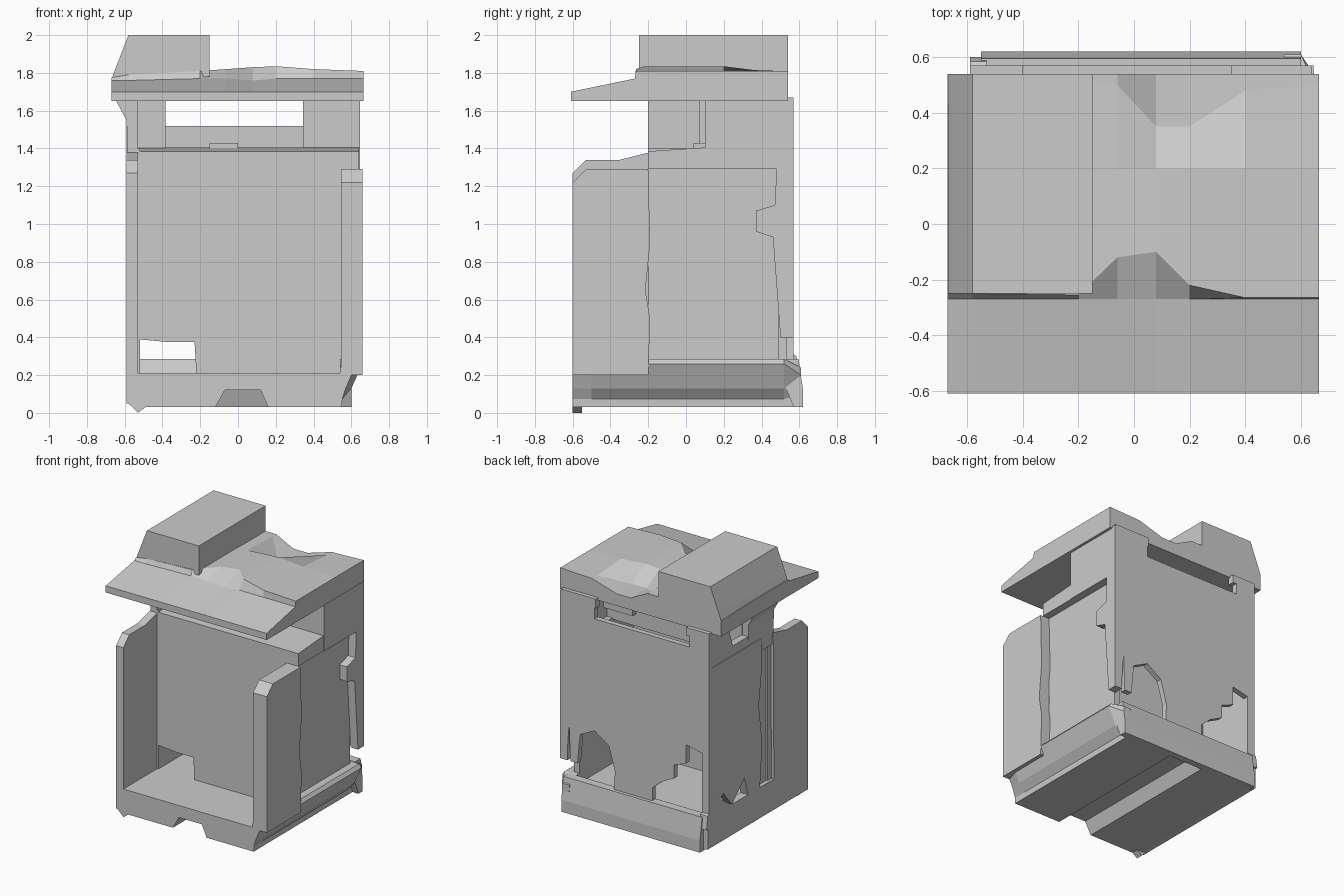
import bpy, bmesh
from mathutils import Vector


def loft(name, sections):
    """Closed flat-shaded solid through rings of equal point count."""
    bm = bmesh.new()
    rings = [[bm.verts.new(p) for p in s] for s in sections]
    n = len(rings[0])
    for a, b in zip(rings, rings[1:]):
        for i in range(n):
            j = (i + 1) % n
            bm.faces.new((a[i], a[j], b[j], b[i]))
    bm.faces.new(rings[0])
    bm.faces.new(rings[-1][::-1])
    bmesh.ops.recalc_face_normals(bm, faces=bm.faces)
    me = bpy.data.meshes.new(name)
    bm.to_mesh(me)
    bm.free()
    ob = bpy.data.objects.new(name, me)
    bpy.context.collection.objects.link(ob)
    return ob


def at(axis, u, v, w):
    return {'x': (w, u, v), 'y': (u, w, v), 'z': (u, v, w)}[axis]


def prism(name, axis, pts, a, b):
    """Profile (in the two other axes) extruded along axis from a to b."""
    return loft(name, [[at(axis, u, v, w) for u, v in pts] for w in (a, b)])


def box(name, x0, x1, y0, y1, z0, z1):
    return prism(name, 'z', [(x0, y0), (x1, y0), (x1, y1), (x0, y1)], z0, z1)


# Base slab with a trapezoid groove underneath and a flared right skirt
prism('base_slab', 'y', [(-.59, .21), (-.59, .05), (-.53, .03), (-.12, .03), (-.07, .12),
                         (.12, .12), (.16, .03), (.55, .03), (.56, .21)], -.6, .58)
skirt = [(.55, .03), (.55, .07), (.60, .13), (.66, .26), (.64, .285), (.54, .285)]
tip = [(.545, .03), (.55, .07), (.57, .13), (.60, .2), (.60, .24), (.54, .24)]
loft('base_right_skirt', [[(x, y, z) for x, z in s] for s, y in
                          ((tip, -.6), (skirt, -.5), (skirt, .52), (tip, .61))])
prism('base_foot', 'y', [(-.59, .06), (-.53, 0), (-.49, .03), (-.49, .06)], -.6, -.55)
prism('base_back_sill', 'x', [(.5, .2), (.57, .03), (.62, .03), (.62, .12), (.595, .285), (.53, .285)],
      -.55, .6)
prism('base_left_sill', 'x', [(-.2, .2), (.6, .2), (.585, .3), (.45, .38), (.3, .28), (-.2, .28)], -.59, -.53)

# Front bay: low side wings with chamfered tops
prism('left_wing', 'x', [(-.6, .05), (-.6, 1.27), (-.53, 1.34), (-.35, 1.34), (-.19, 1.38), (-.2, .05)],
      -.59, -.53)
prism('right_wing', 'x', [(-.6, .2), (-.6, 1.22), (-.53, 1.29), (-.2, 1.29), (-.19, .9), (-.215, .65),
                          (-.19, .5), (-.2, .2)], .545, .66)

# Front panel with broken lower left corner, plus counter
prism('front_panel', 'y', [(-.57, .2), (-.53, .2), (-.53, .39), (-.37, .375), (-.23, .375), (-.22, .2),
                           (.58, .2), (.58, 1.38), (-.57, 1.38)], -.2, -.15)
prism('counter', 'x', [(-.2, 1.29), (-.2, 1.385), (.1, 1.405), (.1, 1.29)], -.58, .64)
box('counter_block', -.15, 0, .04, .1, 1.39, 1.43)

# Back panel: broken bottom edge and a slot under the roof
prism('back_panel', 'y', [(-.59, .26), (-.58, .74), (-.4, .78), (-.4, .64), (-.3, .6), (-.3, .5), (-.2, .45),
                          (-.12, .38), (-.12, .24), (.2, .24), (.19, .42), (.24, .6), (.36, .68),
                          (.48, .62), (.5, .4), (.56, .4), (.57, .68), (.59, .4), (.64, .4),
                          (.64, 1.66), (.36, 1.66), (.36, 1.52), (-.43, 1.52), (-.43, 1.66), (-.59, 1.66)],
      .53, .57)

# Right side: recessed wall, toothed rear post and upper cheek
box('right_inner_wall', .54, .585, -.2, .49, .2, 1.3)
prism('right_rear_post', 'x', [(.57, .4), (.5, .4), (.46, .93), (.37, .96), (.37, 1.07), (.47, 1.1),
                               (.48, 1.3), (.57, 1.3)], .585, .645)
prism('right_upper_cheek', 'x', [(.1, 1.29), (.57, 1.29), (.57, 1.66), (.1, 1.66)], .585, .645)

# Left side: recessed strip, rear wall with ragged edge, upper cheek with window
box('left_inner_wall', -.56, -.52, -.2, .1, .2, 1.4)
prism('left_rear_wall', 'x', [(.57, .3), (.4, .4), (.3, .28), (.15, .42), (.1, .25), (-.03, .25), (-.06, .6),
                              (-.02, .9), (-.06, 1.2), (-.05, 1.39), (.57, 1.39)], -.59, -.53)
prism('left_upper_cheek', 'x', [(-.2, 1.36), (.57, 1.36), (.57, 1.66), (.33, 1.66), (.33, 1.6), (.28, 1.46),
                                (.06, 1.46), (.1, 1.6), (.1, 1.66), (-.2, 1.66)], -.585, -.53)
loft('left_roof_bracket', [[(x, y, z) for x, y in
                            ((x0, -.2), (-.535, -.2), (-.535, .1), (x0, .1))]
                           for x0, z in ((-.585, 1.4), (-.59, 1.55), (-.65, 1.66))])

# Window jambs on both sides of the opening
box('window_jamb_left', -.54, -.385, .07, .11, 1.38, 1.66)
box('window_jamb_right', .345, .64, .1, .14, 1.38, 1.66)

# Roof: cross-sections along x (step height at front, rear edge height)
def roof_section(x, zlow, zhigh, ystep, yback, zback):
    return [(x, -.61, 1.65), (x, -.61, 1.70), (x, -.27, zlow), (x, ystep, zhigh),
            (x, .2, zhigh), (x, yback, zback), (x, .54, zback), (x, .54, 1.65)]

loft('roof', [roof_section(*s) for s in (
    (-.67, 1.76, 1.775, -.25, .45, 1.77), (-.58, 1.76, 1.79, -.25, .45, 1.79),
    (-.2, 1.77, 1.81, -.255, .5, 1.81), (-.06, 1.77, 1.82, -.12, .5, 1.81),
    (.08, 1.76, 1.83, -.1, .35, 1.74), (.2, 1.77, 1.835, -.22, .35, 1.74),
    (.4, 1.77, 1.82, -.265, .48, 1.80), (.665, 1.77, 1.81, -.265, .5, 1.81))])
box('roof_back_strip_left', -.53, -.4, .52, .57, 1.6, 1.66)
box('roof_back_strip_right', .35, .64, .52, .57, 1.6, 1.67)

# Rooftop unit with a sloping outer side
prism('rooftop_unit', 'y', [(-.67, 1.765), (-.65, 1.82), (-.58, 2), (-.15, 2), (-.15, 1.78)], -.25, .54)
